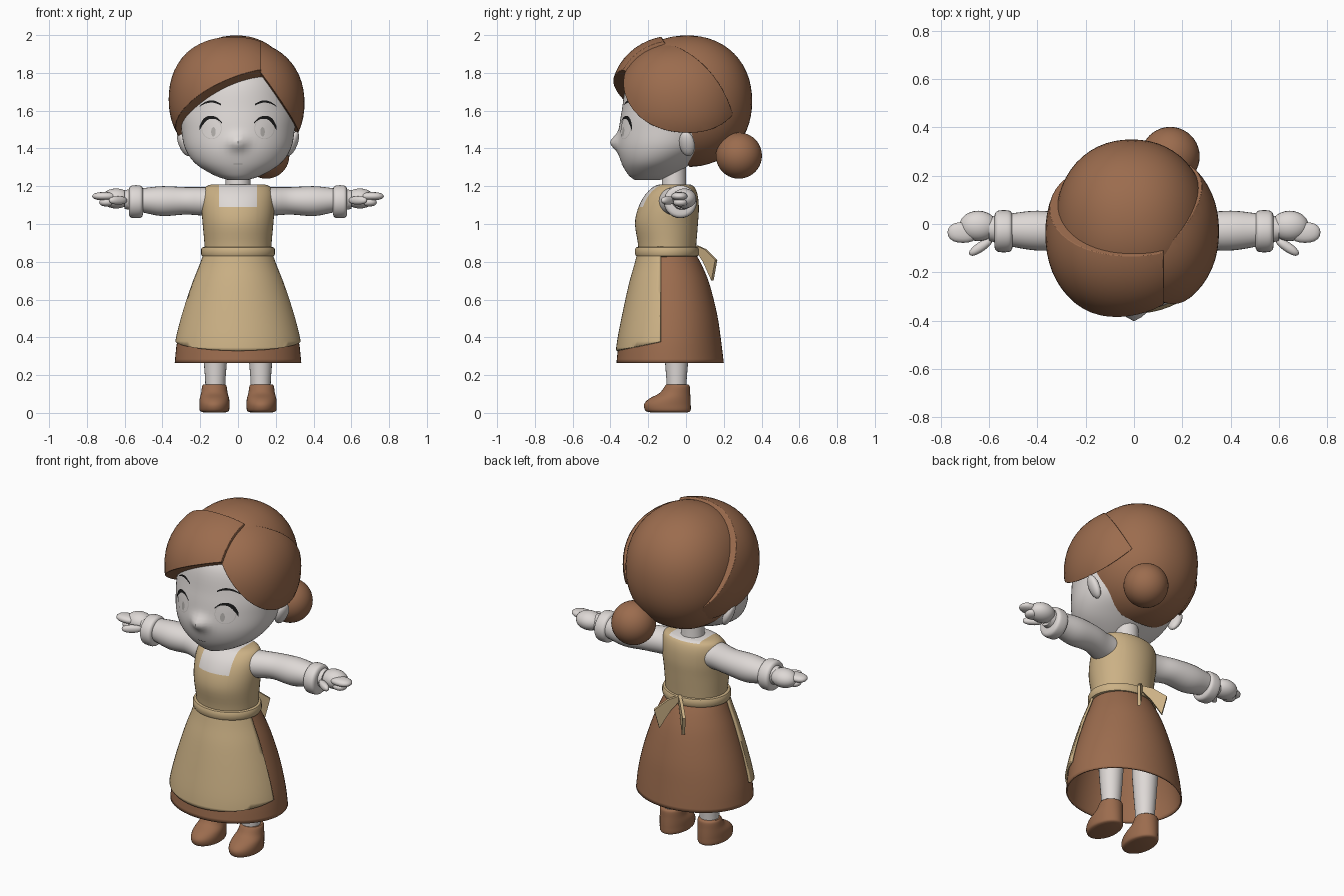
import bpy, bmesh, math
from mathutils import Vector, Matrix

if "Cube" in bpy.data.objects:
    bpy.data.objects.remove(bpy.data.objects["Cube"])


def material(name, rgb):
    m = bpy.data.materials.new(name)
    m.diffuse_color = (*rgb, 1)
    m.use_nodes = True
    m.node_tree.nodes["Principled BSDF"].inputs["Base Color"].default_value = m.diffuse_color
    return m


BROWN = material("chestnut_brown", (0.33, 0.15, 0.076))
TAN = material("apron_tan", (0.60, 0.44, 0.235))
SKIN = material("pale_skin", (0.73, 0.69, 0.67))
EYE = material("eye_grey", (0.58, 0.55, 0.53))
PUPIL = material("pupil_grey", (0.45, 0.43, 0.41))
BLACK = material("lash_black", (0.01, 0.01, 0.01))


def finish(name, bm, *mats, angle=40):
    bmesh.ops.recalc_face_normals(bm, faces=bm.faces)
    me = bpy.data.meshes.new(name)
    bm.to_mesh(me)
    bm.free()
    for m in mats:
        me.materials.append(m)
    ob = bpy.data.objects.new(name, me)
    bpy.context.collection.objects.link(ob)
    bpy.ops.object.select_all(action='DESELECT')
    bpy.context.view_layer.objects.active = ob
    ob.select_set(True)
    bpy.ops.object.shade_smooth_by_angle(angle=math.radians(angle))
    return ob


def smooth(rows, n=4):
    """Catmull-Rom interpolation of section rows."""
    out = []
    for i in range(len(rows) - 1):
        a, b, c, d = (rows[max(0, min(len(rows) - 1, i + k))] for k in (-1, 0, 1, 2))
        for j in range(n):
            t = j / n
            out.append([0.5 * (2 * q + (r - p) * t + (2 * p - 5 * q + 4 * r - s) * t * t
                               + (3 * q - p - 3 * r + s) * t ** 3)
                        for p, q, r, s in zip(a, b, c, d)])
    return out + [list(rows[-1])]


def loft(rows, axis='z', segs=36, caps=True):
    """Ellipse sections: (position, u min, u max, v min, v max)."""
    bm = bmesh.new()
    rings = []
    for t, u0, u1, v0, v1 in rows:
        ring = []
        for k in range(segs):
            a = 2 * math.pi * k / segs
            u = (u0 + u1) / 2 + (u1 - u0) / 2 * math.cos(a)
            v = (v0 + v1) / 2 + (v1 - v0) / 2 * math.sin(a)
            ring.append(bm.verts.new((u, v, t) if axis == 'z' else (t, u, v)))
        rings.append(ring)
    for r, q in zip(rings, rings[1:]):
        for k in range(segs):
            bm.faces.new((r[k], r[(k + 1) % segs], q[(k + 1) % segs], q[k]))
    if caps:
        bm.faces.new(rings[0])
        bm.faces.new(rings[-1])
    return bm


def cut(bm, point, normal, fill=True):
    """Remove everything on the positive side of a plane."""
    bmesh.ops.bisect_plane(bm, geom=bm.verts[:] + bm.edges[:] + bm.faces[:], dist=1e-5,
                           plane_co=point, plane_no=Vector(normal).normalized(), clear_outer=True)
    if fill:
        bmesh.ops.holes_fill(bm, edges=[e for e in bm.edges if e.is_boundary], sides=0)


def blob(centre, radii, power=2.0, rot=(0, 0, 0), segs=40):
    """Ellipsoid, boxier for a higher power."""
    bm = bmesh.new()
    bmesh.ops.create_uvsphere(bm, u_segments=segs, v_segments=segs // 2, radius=1)
    m = Matrix.Rotation(rot[2], 3, 'Z') @ Matrix.Rotation(rot[1], 3, 'Y')
    for v in bm.verts:
        n = sum(abs(c) ** power for c in v.co) ** (1 / power)
        v.co = m @ Vector([c / n * r for c, r in zip(v.co, radii)]) + Vector(centre)
    return bm


# head
HEAD = smooth([(z, -w, w, f, b) for z, w, f, b in (
    (1.232, 0.05, -0.27, -0.14), (1.26, 0.13, -0.305, -0.07), (1.32, 0.225, -0.34, 0.03),
    (1.40, 0.28, -0.36, 0.14), (1.50, 0.30, -0.355, 0.20), (1.60, 0.305, -0.34, 0.24),
    (1.75, 0.27, -0.31, 0.24), (1.86, 0.18, -0.22, 0.15))], 6)


def nose(x, z):
    return 0.042 * math.exp(-(x / 0.045) ** 2 - ((z - 1.432) / 0.04) ** 2)


def face_y(x, z):
    for a, b in zip(HEAD, HEAD[1:]):
        if a[0] <= z <= b[0]:
            t = (z - a[0]) / (b[0] - a[0])
            _, _, w, f, k = [p + (q - p) * t for p, q in zip(a, b)]
            return (f + k) / 2 - (k - f) / 2 * math.sqrt(max(0, 1 - (x / w) ** 2)) - nose(x, z)
    return -0.3


bm = loft(HEAD, segs=64)
for v in bm.verts:
    if v.co.y < -0.15:
        v.co.y -= nose(v.co.x, v.co.z)
finish("head", bm, SKIN)
finish("neck", loft([(1.14, -.075, .075, -.135, .01), (1.2, -.066, .066, -.128, .0),
                     (1.36, -.065, .065, -.125, .0)]), SKIN)


def face_disc(name, cx, cz, rx, rz, lift, mat):
    bm = bmesh.new()
    rings = [[bm.verts.new((x, face_y(x, z) - lift, z))
              for x, z in ((cx + rx * f * math.cos(a * math.pi / 12), cz + rz * f * math.sin(a * math.pi / 12))
                           for a in range(24))] for f in (0.05, 0.4, 0.7, 1)]
    bm.faces.new(rings[0])
    for r, q in zip(rings, rings[1:]):
        for k in range(24):
            bm.faces.new((r[k], r[(k + 1) % 24], q[(k + 1) % 24], q[k]))
    finish(name, bm, mat)


def face_strip(name, pts, mat):
    """Painted stroke through (x, z, half height) points."""
    bm = bmesh.new()
    pairs = [[bm.verts.new((x, face_y(x, z + d) - 0.005, z + d)) for d in (-h, h)]
             for x, z, h in smooth(pts, 5)]
    for (a, b), (c, d) in zip(pairs, pairs[1:]):
        bm.faces.new((a, c, d, b))
    finish(name, bm, mat)


# eyes, lashes, brows, mouth and ears
for s, side in ((-1, "left"), (1, "right")):
    face_disc(side + "_eye", s * .14, 1.505, .054, .056, .002, EYE)
    face_disc(side + "_eye_white", s * .14, 1.505, .050, .052, .003, SKIN)
    face_disc(side + "_pupil", s * .13, 1.488, .012, .025, .004, PUPIL)
    face_strip(side + "_lash", [(s * .085, 1.535, .003), (s * .115, 1.56, .006), (s * .155, 1.563, .009),
                                (s * .185, 1.54, .014), (s * .203, 1.508, .012)], BLACK)
    face_strip(side + "_brow", [(s * .09, 1.632, .004), (s * .13, 1.648, .006),
                                (s * .17, 1.643, .005), (s * .205, 1.622, .002)], BLACK)
    finish(side + "_ear", blob((s * .287, .005, 1.425), (.026, .042, .07), rot=(0, s * .4, -s * .3), segs=20), SKIN)
face_strip("mouth", [(-.025, 1.318, .0015), (.0, 1.317, .002), (.025, 1.318, .0015)], PUPIL)


# hair: back cap, two swept front locks and a bun
def hair(name, centre, radii, cuts):
    bm = blob(centre, radii, 2.15, segs=56)
    for p, n in cuts:
        cut(bm, p, n)
    bmesh.ops.remove_doubles(bm, verts=bm.verts, dist=0.002)
    ob = finish(name, bm, BROWN)
    bev = ob.modifiers.new("soft_edge", 'BEVEL')
    bev.width, bev.segments, bev.limit_method, bev.angle_limit = 0.012, 2, 'ANGLE', math.radians(45)


hair("hair_back", (-.01, .005, 1.65), (.315, .345, .348), [((0, -.3, 1.85), (0, -.55, -.32))])
hair("hair_left_lock", (-.025, -.04, 1.66), (.342, .36, .34), [
    ((.1, -.36, 1.82), (.0845, -.098, -.193)), ((.12, -.12, 1.97), (.0045, .2244, .1644)),
    ((.122, 0, 0), (1, 0, 0))])
hair("hair_right_lock", (.02, -.03, 1.64), (.332, .345, .33), [
    ((.11, -.36, 1.82), (-.068, -.007, -.049)), ((.12, -.12, 1.97), (-.0554, .0687, .0505)),
    ((.116, 0, 0), (-1, 0, 0))])
finish("hair_bun", blob((.15, .28, 1.362), (.122, .122, .122)), BROWN)

# bodice with square neckline
bm = loft(smooth([(z, -w, w, f, b) for z, w, f, b in (
    (.83, .175, -.25, .05), (.9, .178, -.255, .055), (1.0, .187, -.27, .063), (1.08, .193, -.255, .068),
    (1.15, .19, -.22, .062), (1.195, .172, -.175, .045), (1.21, .14, -.14, .02))]), segs=48)
for p, n in (((.1, 0, 0), (1, 0, 0)), ((-.1, 0, 0), (1, 0, 0)), ((0, 0, 1.09), (0, 0, 1))):
    bmesh.ops.bisect_plane(bm, geom=bm.verts[:] + bm.edges[:] + bm.faces[:], plane_co=p, plane_no=n)
for f in bm.faces:
    c = f.calc_center_median()
    f.material_index = int(abs(c.x) < .1 and ((c.y < -.1 and c.z > 1.09) or c.z > 1.2))
finish("bodice", bm, TAN, SKIN)

# belt
finish("belt", loft([(z, -.195 + d, .195 - d, -.27 + d, .068 - d) for z, d in (
    (.826, .02), (.83, .005), (.84, 0), (.866, 0), (.876, .005), (.88, .02))], segs=48), TAN)

# skirt and apron
SKIRT = [(.265, .335, -.368, .20), (.38, .322, -.355, .186), (.52, .288, -.328, .165),
         (.68, .236, -.293, .125), (.78, .196, -.265, .085), (.84, .172, -.25, .052)]
ob = finish("skirt", loft(smooth([(z, -w, w, f, b) for z, w, f, b in SKIRT]), segs=56, caps=False), BROWN)
ob.modifiers.new("cloth", 'SOLIDIFY').thickness = 0.008
bm = loft(smooth([(z, -w - .016, w + .016, f - .01, b + .01) for z, w, f, b in SKIRT]), segs=56, caps=False)
cut(bm, (0, -.135, 0), (0, 1, 0), fill=False)
cut(bm, (0, -.37, .33), (0, .2, -1), fill=False)
ob = finish("apron", bm, TAN)
ob.modifiers.new("cloth", 'SOLIDIFY').thickness = 0.012

for s, side in ((-1, "left"), (1, "right")):
    # bow tails fanning out behind the belt
    bm = bmesh.new()
    quads = []
    for d in (-.006, .006):
        quads.append([bm.verts.new((s * (r + d), .06 + r - d, z)) for r, z in
                      ((0, .855), (0, .885), (.045, .865), (.1, .81), (.08, .70), (.035, .80))])
    bm.faces.new(quads[0])
    bm.faces.new(quads[1])
    for k in range(6):
        bm.faces.new((quads[0][k], quads[0][(k + 1) % 6], quads[1][(k + 1) % 6], quads[1][k]))
    finish(side + "_bow_tail", bm, TAN)

    # leg and shoe
    x = s * .12
    finish(side + "_leg", loft([(z, x - r, x + r, -.05 - r, -.05 + r) for z, r in (
        (.1, .052), (.18, .054), (.28, .062), (.4, .07), (.6, .075))], segs=24), SKIN)
    x = s * .125
    finish(side + "_shoe", loft(smooth([(z, x - w, x + w, f, b) for z, w, f, b in (
        (.003, .06, -.19, .01), (.012, .077, -.215, .024), (.045, .08, -.222, .025), (.075, .078, -.195, .024),
        (.105, .07, -.14, .022), (.14, .065, -.113, .02), (.15, .058, -.105, .012))]), segs=32), BROWN)

    # arm, cuff and hand
    finish(side + "_arm", loft(smooth([(s * t, y0, y1, z0, z1) for t, y0, y1, z0, z1 in (
        (.12, -.15, .02, 1.045, 1.195), (.19, -.14, .025, 1.045, 1.195), (.28, -.11, .045, 1.05, 1.195),
        (.4, -.11, .055, 1.042, 1.2), (.5, -.095, .045, 1.06, 1.19), (.6, -.07, .03, 1.08, 1.18))]),
        axis='x', segs=28), SKIN)
    finish(side + "_cuff", loft(smooth([(s * t, -.03 - r, -.03 + r, 1.118 - r, 1.118 + r) for t, r in (
        (.503, .06), (.506, .076), (.52, .086), (.56, .086), (.574, .076), (.578, .06))]),
        axis='x', segs=28), SKIN)
    finish(side + "_hand", blob((s * .645, -.008, 1.135), (.078, .063, .053), segs=24), SKIN)
    for part, c, r, a in (("fingers", (.708, -.035, 1.147), (.064, .043, .022), 0),
                          ("curled_fingers", (.695, -.03, 1.115), (.04, .038, .022), 0),
                          ("thumb", (.635, -.095, 1.125), (.056, .02, .022), -.6)):
        finish(f"{side}_{part}", blob((s * c[0], c[1], c[2]), r, 2.3, rot=(0, 0, s * a), segs=20), SKIN)
